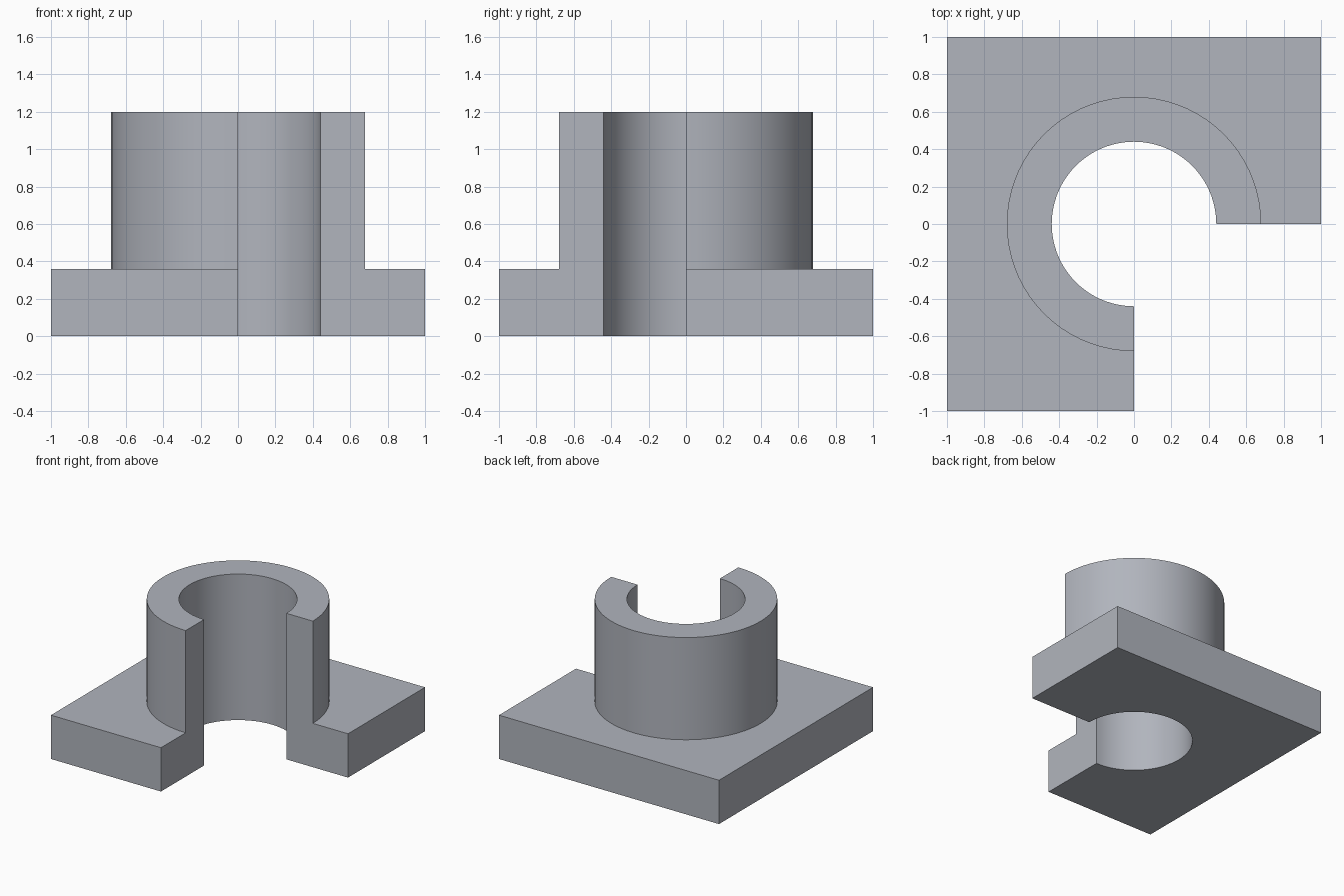
import bpy, bmesh, math

if "Cube" in bpy.data.objects:
    bpy.data.objects.remove(bpy.data.objects["Cube"])

PLATE_H, TOTAL_H = 0.36, 1.2
R_OUT, R_IN = 0.68, 0.44
STEPS = 54  # segments over the remaining 270 degrees

bm = bmesh.new()


def arc(radius, z):
    angles = [math.radians(270) * i / STEPS for i in range(STEPS + 1)]
    return [bm.verts.new((radius * math.cos(a), radius * math.sin(a), z)) for a in angles]


def plate_outline(z):
    # runs the same way round as the arcs, +x cut to -y cut
    pts = [(1, 0), (1, 1), (-1, 1), (-1, -1), (0, -1)]
    return [bm.verts.new((x, y, z)) for x, y in pts]


def strip(a, b):
    for i in range(len(a) - 1):
        bm.faces.new((a[i], a[i + 1], b[i + 1], b[i]))


edge_low, edge_high = plate_outline(0), plate_outline(PLATE_H)
bore_low, bore_high = arc(R_IN, 0), arc(R_IN, TOTAL_H)
boss_low, boss_high = arc(R_OUT, PLATE_H), arc(R_OUT, TOTAL_H)

# Plate sides, boss wall, boss rim and bore wall
strip(edge_low, edge_high)
strip(boss_low, boss_high)
strip(boss_high, bore_high)
strip(bore_high, bore_low)

# Plate top and underside
bm.faces.new(edge_high + boss_low[::-1])
bm.faces.new(bore_low + edge_low[::-1])

# The two flat faces of the quarter cutaway
for i in (0, -1):
    bm.faces.new([p[i] for p in (edge_low, edge_high, boss_low, boss_high, bore_high, bore_low)])

bmesh.ops.recalc_face_normals(bm, faces=bm.faces)
mesh = bpy.data.meshes.new("flanged_bushing")
bm.to_mesh(mesh)
bm.free()

# Blue-grey steel
steel = bpy.data.materials.new("steel")
steel.diffuse_color = (0.44, 0.46, 0.51, 1)
steel.use_nodes = True
steel.node_tree.nodes["Principled BSDF"].inputs["Base Color"].default_value = steel.diffuse_color
mesh.materials.append(steel)

bushing = bpy.data.objects.new("flanged_bushing", mesh)
bpy.context.collection.objects.link(bushing)
bpy.context.view_layer.objects.active = bushing
bushing.select_set(True)
bpy.ops.object.shade_smooth_by_angle(angle=math.radians(30))
